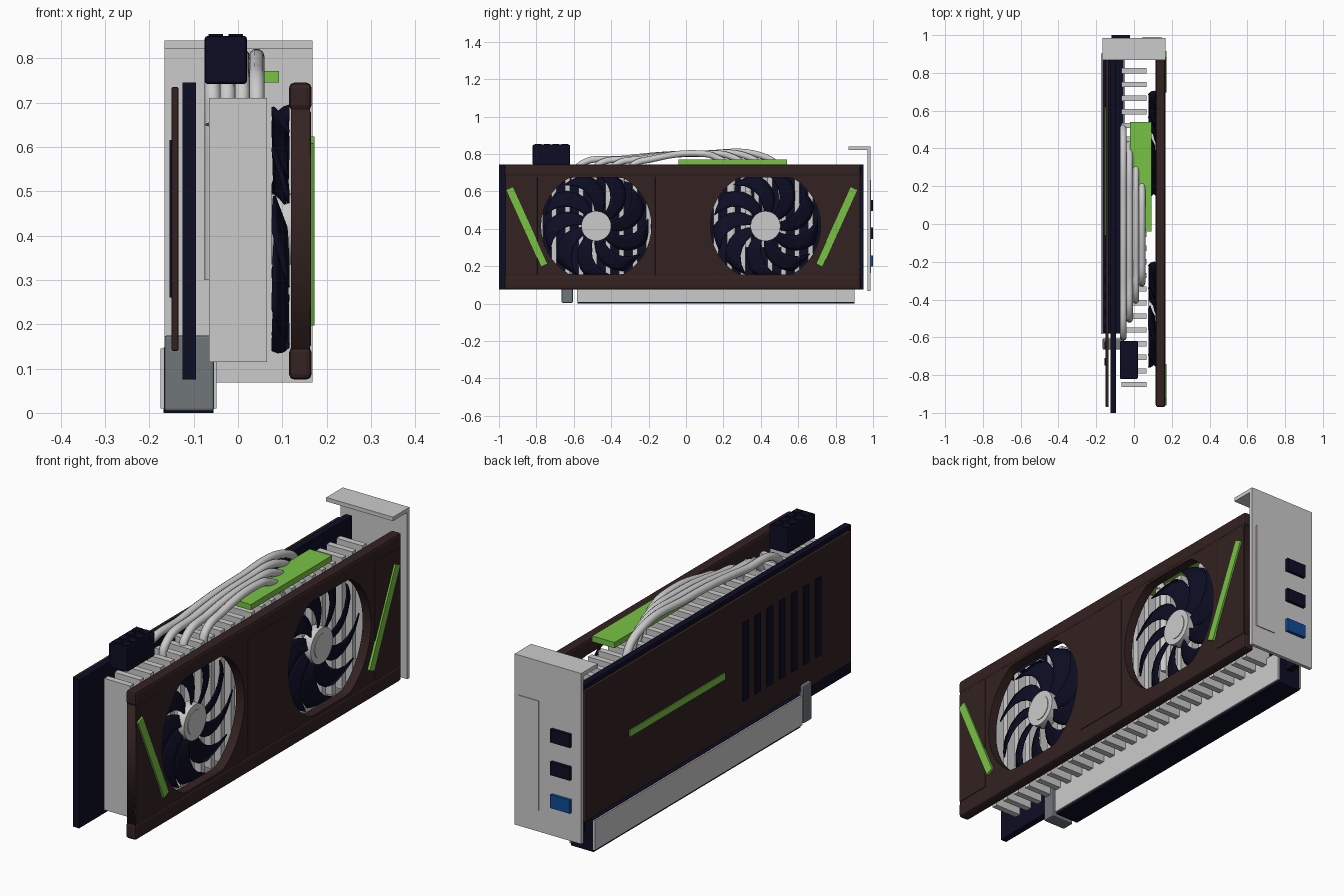
import bpy, bmesh, math
from math import sin, cos, pi

if "Cube" in bpy.data.objects:
    bpy.data.objects.remove(bpy.data.objects["Cube"])


def material(name, r, g, b):
    m = bpy.data.materials.new(name)
    m.use_nodes = True
    m.diffuse_color = (r, g, b, 1)
    m.node_tree.nodes["Principled BSDF"].inputs["Base Color"].default_value = (r, g, b, 1)
    return m


silver = material("silver", 0.6, 0.6, 0.6)
navy = material("navy", 0.004, 0.004, 0.018)
brown = material("dark brown", 0.035, 0.016, 0.016)
green = material("lime green", 0.19, 0.54, 0.06)
blue = material("blue", 0.005, 0.07, 0.3)
grey = material("slate grey", 0.16, 0.185, 0.195)


def add(name, data, mat):
    data.materials.append(mat)
    ob = bpy.data.objects.new(name, data)
    bpy.context.collection.objects.link(ob)
    return ob


def box(name, xs, ys, zs, mat, bevel=0, tilt=0):
    """Box from its ranges along each axis, optionally tilted about x."""
    me = bpy.data.meshes.new(name)
    bm = bmesh.new()
    bmesh.ops.create_cube(bm, size=1)
    bmesh.ops.scale(bm, vec=[b - a for a, b in (xs, ys, zs)], verts=bm.verts)
    bm.to_mesh(me)
    bm.free()
    ob = add(name, me, mat)
    ob.location = [(a + b) / 2 for a, b in (xs, ys, zs)]
    ob.rotation_euler.x = tilt
    if bevel:
        mod = ob.modifiers.new("bevel", "BEVEL")
        mod.width = bevel
        mod.segments = 2
    return ob


def smooth(ob):
    bpy.ops.object.select_all(action="DESELECT")
    ob.select_set(True)
    bpy.context.view_layer.objects.active = ob
    bpy.ops.object.shade_smooth_by_angle()


FAN_Z = 0.415
FAN_Y = (-0.48, 0.425)

# Circuit board and backplate with vent slots and accent strip
box("circuit_board", (-0.125, -0.095), (-1, 0.95), (0.075, 0.745), navy)
box("backplate", (-0.15, -0.134), (-0.97, 0.93), (0.14, 0.735), brown, 0.004)
for i in range(7):
    y = -0.21 - 0.0865 * i
    box("backplate_slot", (-0.155, -0.149), (y - 0.02, y + 0.02), (0.26, 0.615), navy)
box("backplate_strip", (-0.155, -0.149), (-0.06, 0.62), (0.41, 0.44), green)

# Heatsink fins
for i in range(24):
    y = -0.85 + 0.0722 * i
    box("heatsink_fin", (-0.065, 0.065), (y - 0.014, y + 0.014), (0.115, 0.71), silver)

# Heat pipes arching over the fins
for i in range(4):
    x = -0.057 + 0.033 * i
    y0, y1 = -0.6 + 0.095 * i, 0.51 - 0.088 * i
    path = [(y0, 0.65), (y0 + 0.02, 0.73), (y0 * 0.55, 0.775), (0.08, 0.802),
            (y1 - 0.09, 0.785), (y1 - 0.01, 0.72), (y1, 0.6), (y1, 0.3)]
    cu = bpy.data.curves.new("heat_pipe", "CURVE")
    cu.dimensions = "3D"
    cu.bevel_depth = 0.018
    cu.bevel_resolution = 3
    cu.use_fill_caps = True
    sp = cu.splines.new("BEZIER")
    sp.bezier_points.add(len(path) - 1)
    for bp, (y, z) in zip(sp.bezier_points, path):
        bp.co = (x, y, z)
        bp.handle_left_type = bp.handle_right_type = "AUTO"
    add("heat_pipe", cu, silver)

# Top block and power socket
box("top_block", (-0.02, 0.092), (-0.04, 0.54), (0.745, 0.771), green)
box("power_socket", (-0.075, 0.02), (-0.82, -0.62), (0.742, 0.85), navy, 0.006)
for x in (-0.05, -0.005):
    for i in range(4):
        y = -0.79 + 0.047 * i
        box("socket_pin", (x - 0.016, x + 0.016), (y - 0.017, y + 0.017), (0.84, 0.855), navy)

# Shroud plate: flat profile with two clipped round openings
cu = bpy.data.curves.new("shroud_plate", "CURVE")
cu.dimensions = "2D"
cu.fill_mode = "BOTH"
cu.extrude = 0.021
outlines = [[(-0.965, 0.08), (0.93, 0.08), (0.93, 0.74), (-0.965, 0.74)]]
for cy in FAN_Y:
    ring = [2 * pi * k / 48 for k in range(48)]
    outlines.append([(cy + 0.295 * cos(a), FAN_Z + max(-0.26, min(0.26, 0.295 * sin(a))))
                     for a in ring])
for pts in outlines:
    sp = cu.splines.new("POLY")
    sp.points.add(len(pts) - 1)
    sp.use_cyclic_u = True
    for p, (u, v) in zip(sp.points, pts):
        p.co = (u, v, 0, 1)
plate = add("shroud_plate", cu, brown)
plate.rotation_euler = (pi / 2, 0, pi / 2)
plate.location.x = 0.141

# Shroud rails, raised panels and slanted accents
for zs in ((0.075, 0.148), (0.682, 0.745)):
    box("shroud_rail", (0.115, 0.166), (-0.97, 0.935), zs, brown, 0.012)
for ys in ((-0.965, -0.795), (-0.165, 0.11), (0.745, 0.925)):
    box("shroud_panel", (0.15, 0.165), ys, (0.15, 0.68), brown, 0.003)
for y, s in ((-0.85, 1), (0.805, -1)):
    box("accent_bar", (0.158, 0.173), (y - 0.019, y + 0.019), (0.185, 0.635), green,
        tilt=s * math.atan2(0.19, 0.42))


# Fans: swept, pitched blades around a hub
def fan(cy):
    me = bpy.data.meshes.new("fan_blades")
    bm = bmesh.new()
    rows, cols = 7, 5
    for blade in range(9):
        base = 2 * pi * blade / 9
        grid = []
        for i in range(rows):
            t = i / (rows - 1)
            r = 0.06 + 0.22 * t
            row = []
            for j in range(cols):
                s = 2 * j / (cols - 1) - 1
                a = base + 0.6 * t * t + s * (0.27 - 0.03 * t)
                x = 0.096 + s * (0.01 + 0.008 * t)
                row.append(bm.verts.new((x, r * cos(a), r * sin(a))))
            grid.append(row)
        for i in range(rows - 1):
            for j in range(cols - 1):
                bm.faces.new((grid[i][j], grid[i + 1][j], grid[i + 1][j + 1], grid[i][j + 1]))
    bm.to_mesh(me)
    bm.free()
    blades = add("fan_blades", me, navy)
    blades.location = (0, cy, FAN_Z)
    mod = blades.modifiers.new("thickness", "SOLIDIFY")
    mod.thickness = 0.006
    mod.offset = 0
    smooth(blades)
    for name, r, x0, x1 in (("fan_hub", 0.08, 0.075, 0.122), ("hub_cap", 0.055, 0.12, 0.125)):
        bpy.ops.mesh.primitive_cylinder_add(vertices=32, radius=r, depth=x1 - x0,
                                            location=((x0 + x1) / 2, cy, FAN_Z),
                                            rotation=(0, pi / 2, 0))
        hub = bpy.context.object
        hub.name = name
        hub.data.materials.append(silver)
        smooth(hub)


for cy in FAN_Y:
    fan(cy)

# Mounting bracket with flange, vent panel and ports
box("bracket", (-0.166, 0.168), (0.97, 0.986), (0.068, 0.84), silver)
box("bracket_flange", (-0.166, 0.168), (0.868, 0.986), (0.822, 0.84), silver)
box("bracket_vent", (0.045, 0.145), (0.984, 0.99), (0.165, 0.66), silver)
for z, mat in ((0.525, navy), (0.377, navy), (0.228, blue)):
    box("port", (-0.118, -0.02), (0.98, 1.0), (z - 0.03, z + 0.03), mat)

# Slot under the board with side walls and a latch
box("slot_core", (-0.168, -0.055), (-0.58, 0.9), (0, 0.147), navy)
for x in (-0.171, -0.052):
    box("slot_wall", (x - 0.004, x + 0.004), (-0.582, 0.902), (0.01, 0.145), silver)
box("slot_latch", (-0.166, -0.054), (-0.665, -0.605), (0.004, 0.175), grey, 0.006)
